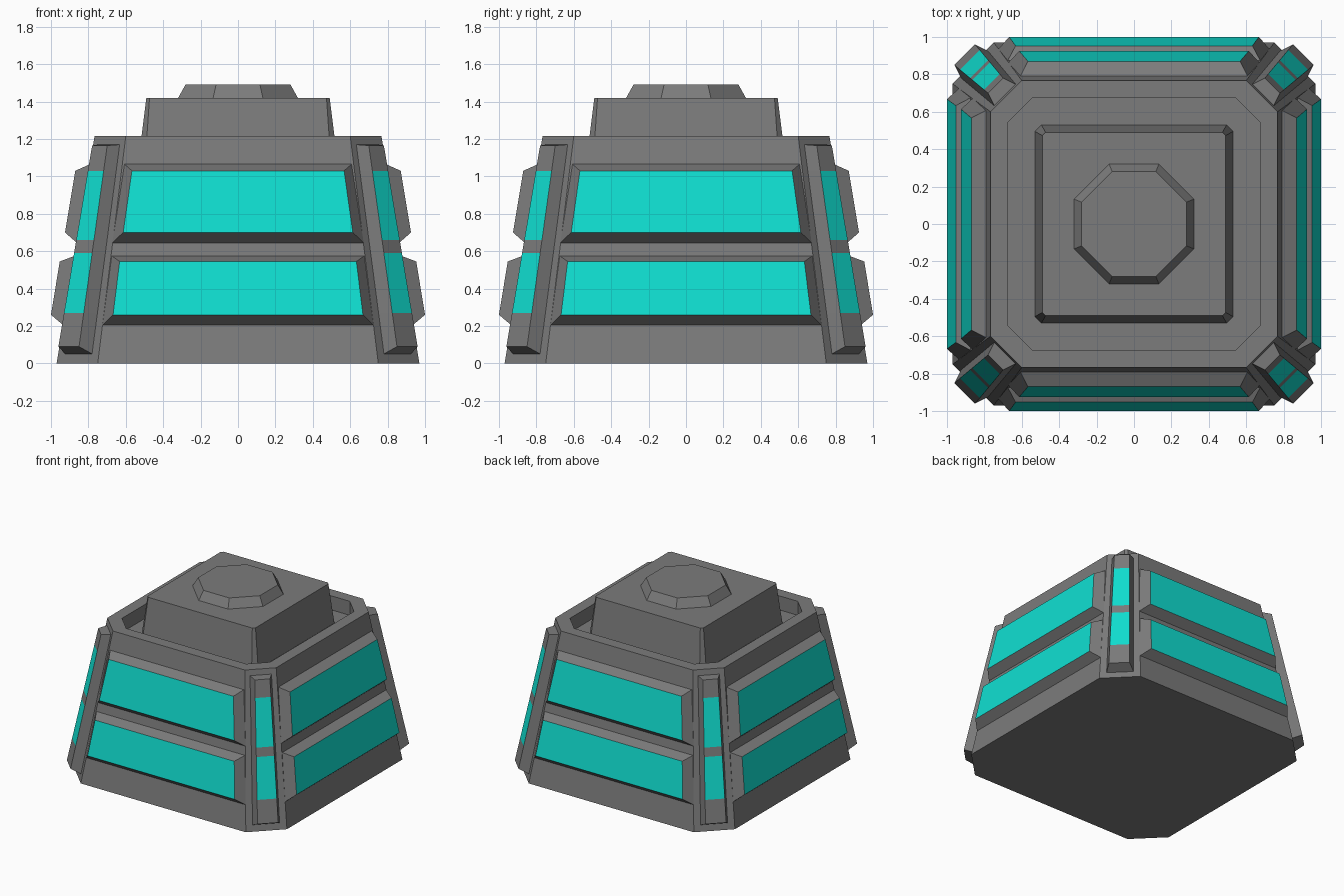
import bpy, bmesh, math
from mathutils import Matrix, Vector

default = bpy.data.objects.get("Cube")
if default:
    bpy.data.objects.remove(default, do_unlink=True)


def make_material(name, rgb):
    mat = bpy.data.materials.new(name)
    mat.use_nodes = True
    mat.diffuse_color = (*rgb, 1)
    mat.node_tree.nodes["Principled BSDF"].inputs["Base Color"].default_value = (*rgb, 1)
    return mat


GREY = make_material("grey metal", (0.2, 0.2, 0.2))
CYAN = make_material("cyan glass", (0.005, 0.74, 0.64))


def loft(rings):
    """Closed solid through a stack of rings with equal point counts."""
    bm = bmesh.new()
    rows = [[bm.verts.new(p) for p in ring] for ring in rings]
    for low, high in zip(rows, rows[1:]):
        for i in range(len(low)):
            j = (i + 1) % len(low)
            bm.faces.new((low[i], low[j], high[j], high[i]))
    bm.faces.new(rows[0])
    bm.faces.new(rows[-1])
    bmesh.ops.recalc_face_normals(bm, faces=bm.faces)
    return bm


def finish(bm, name, angle=0.0):
    bm.transform(Matrix.Rotation(angle, 4, "Z"))
    mesh = bpy.data.meshes.new(name)
    bm.to_mesh(mesh)
    bm.free()
    mesh.materials.append(GREY)
    mesh.materials.append(CYAN)
    obj = bpy.data.objects.new(name, mesh)
    bpy.context.collection.objects.link(obj)
    return obj


def octagon(half, flat, z):
    """Square of the given half width whose sides run from -flat to flat."""
    points = []
    for k in range(4):
        turn = Matrix.Rotation(k * math.pi / 2, 3, "Z")
        points += [turn @ Vector((half, -flat, z)), turn @ Vector((half, flat, z))]
    return points


# Tapered hull with a sunken roof behind a rim
finish(loft([octagon(0.97, 0.75, 0), octagon(0.767, 0.6, 1.215),
             octagon(0.673, 0.545, 1.215), octagon(0.673, 0.545, 1.1)]), "hull")

# Roof block and cap
finish(loft([octagon(0.53, 0.495, 1.1), octagon(0.49, 0.473, 1.42)]), "roof_block")
finish(loft([octagon(0.32, 0.133, 1.42), octagon(0.28, 0.117, 1.492)]), "roof_cap")


# Raised window panels, two on each side
def panel(low, high, low_face, high_face):
    """Each corner pair is (half width, depth, height)."""
    def ring(a, b):
        return [(-a[0], -a[1], a[2]), (a[0], -a[1], a[2]),
                (b[0], -b[1], b[2]), (-b[0], -b[1], b[2])]
    bm = loft([ring(low, high), ring(low_face, high_face)])
    bm.faces.ensure_lookup_table()
    bm.faces[-1].material_index = 1
    return bm


SIDES = ("front", "left", "back", "right")
for k, side in enumerate(SIDES):
    turn = k * math.pi / 2
    finish(panel((0.725, 0.935, 0.205), (0.675, 0.874, 0.575),
                 (0.668, 1.0, 0.26), (0.633, 0.953, 0.545)),
           side + "_lower_window", turn)
    finish(panel((0.672, 0.862, 0.645), (0.607, 0.792, 1.065),
                 (0.614, 0.925, 0.7), (0.567, 0.87, 1.03)),
           side + "_upper_window", turn)


# Corner posts with two glowing strips, built facing -y and turned to the corners
def post():
    def ring(low_w, low_d, low_z, high_w, high_d, high_z):
        return [(-low_w, -low_d, low_z), (low_w, -low_d, low_z),
                (high_w, -high_d, high_z), (-high_w, -high_d, high_z)]
    bm = loft([ring(0.103, 1.203, 0.05, 0.081, 0.976, 1.17),
               ring(0.078, 1.28, 0.09, 0.057, 1.046, 1.165)])
    for z in (0.27, 0.59, 0.66, 1.03):
        bmesh.ops.bisect_plane(bm, geom=bm.verts[:] + bm.edges[:] + bm.faces[:],
                               plane_co=(0, 0, z), plane_no=(0, 0, 1))
    bm.normal_update()
    for face in bm.faces:
        z = face.calc_center_median().z
        lit = 0.27 < z < 0.59 or 0.66 < z < 1.03
        if face.normal.y < -0.95 and lit:
            face.material_index = 1
    return bm


for k, corner in enumerate(("front_left", "back_left", "back_right", "front_right")):
    finish(post(), corner + "_post", math.pi / 4 + k * math.pi / 2)
